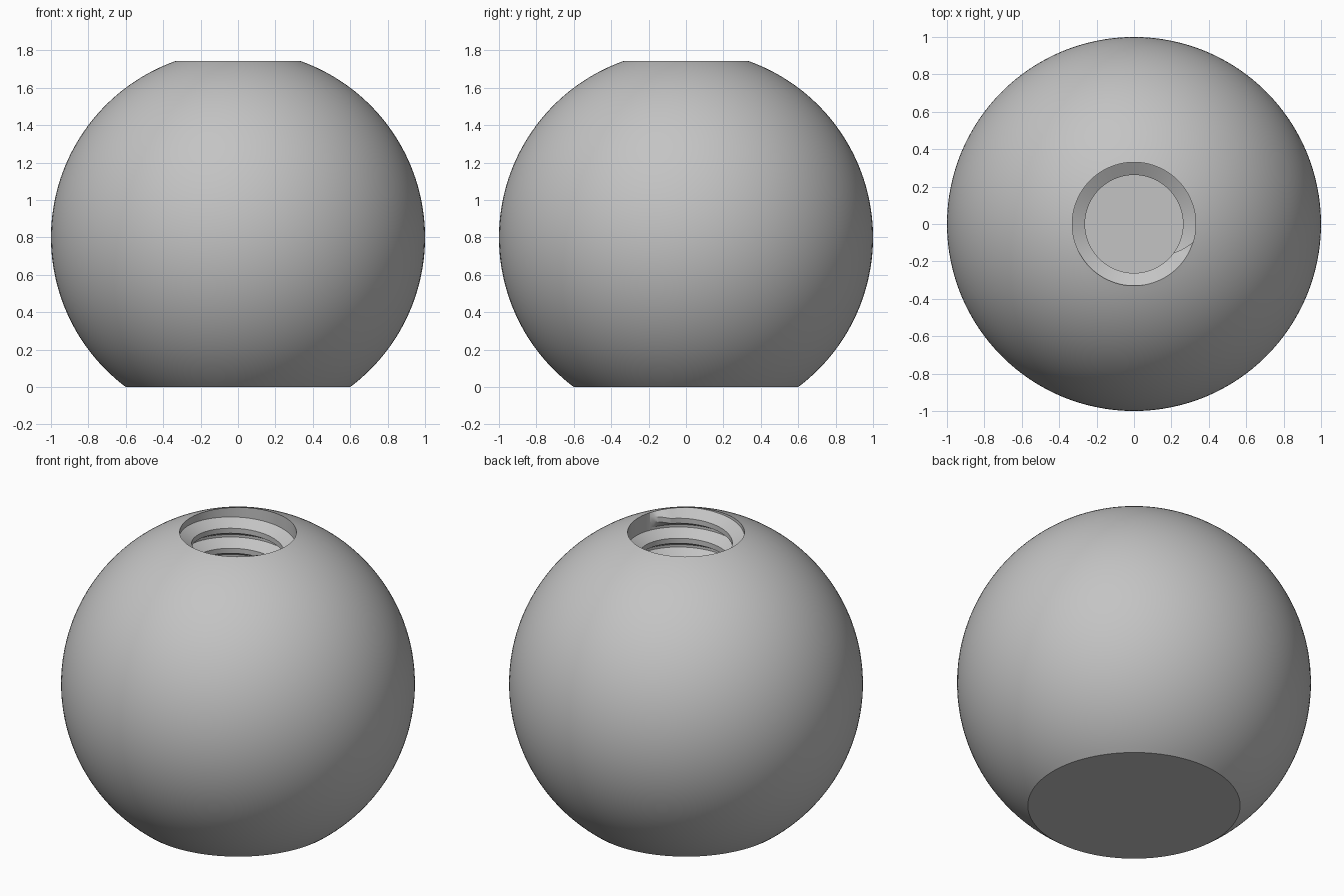
import bpy
import bmesh
from math import sin, cos, asin, acos, pi, radians

if "Cube" in bpy.data.objects:
    bpy.data.objects.remove(bpy.data.objects["Cube"], do_unlink=True)

RADIUS, CENTRE = 1.0, 0.8          # ball
HOLE, CREST = 0.33, 0.262          # thread root and crest radii
PITCH = 0.125
RIM = CENTRE + (RADIUS**2 - HOLE**2) ** 0.5
FLOOR = 0.75

grey = bpy.data.materials.new("plain grey")
grey.use_nodes = True
colour = (0.55, 0.55, 0.55, 1)
grey.diffuse_color = colour
grey.node_tree.nodes["Principled BSDF"].inputs["Base Color"].default_value = colour


def finish(bm, name):
    mesh = bpy.data.meshes.new(name)
    bm.to_mesh(mesh)
    bm.free()
    mesh.materials.append(grey)
    obj = bpy.data.objects.new(name, mesh)
    bpy.context.collection.objects.link(obj)
    bpy.ops.object.select_all(action="DESELECT")
    obj.select_set(True)
    bpy.context.view_layer.objects.active = obj
    bpy.ops.object.shade_smooth_by_angle(angle=radians(25))
    return obj


# Ball with flat base and blind hole, turned from one profile
low, high, steps = asin(-CENTRE / RADIUS), acos(HOLE / RADIUS), 64
profile = [(0, 0)]
for i in range(steps + 1):
    a = low + (high - low) * i / steps
    profile.append((RADIUS * cos(a), CENTRE + RADIUS * sin(a)))
profile += [(HOLE, FLOOR), (0, FLOOR)]

bm = bmesh.new()
verts = [bm.verts.new((r, 0, z)) for r, z in profile]
edges = [bm.edges.new(pair) for pair in zip(verts, verts[1:])]
bmesh.ops.spin(bm, geom=verts + edges, cent=(0, 0, 0), axis=(0, 0, 1),
               angle=2 * pi, steps=128, use_duplicate=False)
bmesh.ops.remove_doubles(bm, verts=bm.verts, dist=1e-4)
bmesh.ops.recalc_face_normals(bm, faces=bm.faces)
finish(bm, "ball_body")

# Right-hand thread ridge winding down the hole, with a run-out at the top
flank, land = PITCH * 7 / 16, PITCH / 8
section = [(HOLE, flank), (CREST, land), (CREST, -land), (HOLE, -flank)]
start, per_turn, taper = radians(-17), 96, 5
top = RIM - flank + 0.015
count = int((top + flank - FLOOR) / PITCH * per_turn)

bm = bmesh.new()
previous = None
for i in range(count + 1):
    a = start - 2 * pi * i / per_turn
    z = top - PITCH * i / per_turn
    grow = min(1, i / taper)
    ring = []
    for r, dz in section:
        r = HOLE + (r - HOLE) * grow
        height = min(RIM, max(FLOOR - 0.003, z + dz))
        ring.append(bm.verts.new((r * cos(a), r * sin(a), height)))
    if previous:
        for j in range(len(section) - 1):
            bm.faces.new((previous[j], previous[j + 1], ring[j + 1], ring[j]))
    previous = ring
finish(bm, "thread_ridge")
